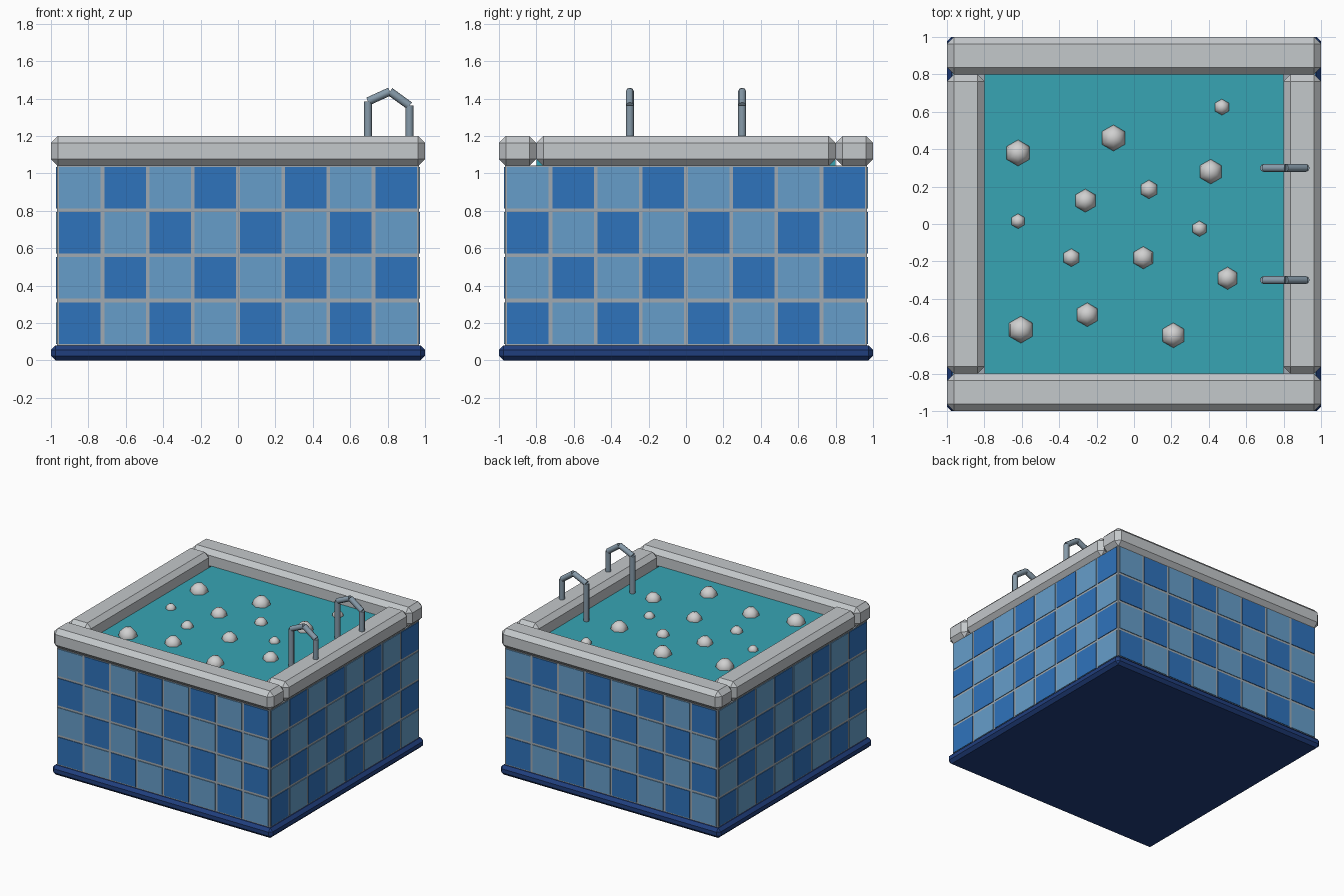
import bpy, bmesh, math
from mathutils import Vector, Matrix

if "Cube" in bpy.data.objects:
    bpy.data.objects.remove(bpy.data.objects["Cube"])


def mat(name, rgb):
    m = bpy.data.materials.new(name)
    lin = [((c / 255 + 0.055) / 1.055) ** 2.4 for c in rgb]
    m.diffuse_color = (*lin, 1)
    m.use_nodes = True
    m.node_tree.nodes["Principled BSDF"].inputs["Base Color"].default_value = m.diffuse_color
    return m


NAVY = mat("navy", (32, 62, 125))
GROUT = mat("grout grey", (160, 170, 178))
LIGHT = mat("light blue tile", (102, 158, 202))
DARK = mat("dark blue tile", (47, 115, 188))
STONE = mat("pale stone", (196, 200, 203))
WATER = mat("teal water", (55, 165, 180))
FOAM = mat("bubble white", (208, 208, 208))
STEEL = mat("steel", (135, 155, 170))


def finish(name, bm, *mats):
    me = bpy.data.meshes.new(name)
    bmesh.ops.recalc_face_normals(bm, faces=bm.faces)
    bm.to_mesh(me)
    bm.free()
    for m in mats:
        me.materials.append(m)
    ob = bpy.data.objects.new(name, me)
    bpy.context.collection.objects.link(ob)
    return ob


def add_box(bm, lo, hi, index=0, matrix=Matrix()):
    lo, hi = Vector(lo), Vector(hi)
    m = matrix @ Matrix.Translation((lo + hi) / 2) @ Matrix.Diagonal((*(hi - lo), 1))
    vs = bmesh.ops.create_cube(bm, size=1, matrix=m)["verts"]
    for f in {f for v in vs for f in v.link_faces}:
        f.material_index = index


def box(name, lo, hi, m, bevel=0):
    bm = bmesh.new()
    add_box(bm, lo, hi)
    if bevel:
        bmesh.ops.bevel(bm, geom=bm.edges[:], offset=bevel, segments=1,
                        affect='EDGES', profile=0.5)
    return finish(name, bm, m)


# Base, tub body and water
box("base", (-1, -1, 0), (1, 1, 0.08), NAVY, 0.024)
box("tub_body", (-0.968, -0.968, 0.06), (0.968, 0.968, 1.042), GROUT)
box("water", (-0.8, -0.8, 1.0), (0.8, 0.8, 1.08), WATER)

# Checkered tiles, the same pattern turned onto each wall
bm = bmesh.new()
for side in range(4):
    rot = Matrix.Rotation(side * math.pi / 2, 4, 'Z')
    for i in range(8):
        for j in range(4):
            x, z = (i - 3.5) * 0.2415, 0.2 + j * 0.2415
            add_box(bm, (x - 0.111, -0.973, z - 0.111), (x + 0.111, -0.966, z + 0.111),
                    (i + j) % 2, rot)
finish("wall_tiles", bm, DARK, LIGHT)

# Rim bars
for s, a, b in ((-1, "front", "left"), (1, "back", "right")):
    lo, hi = sorted((s * 0.8, s * 1.0))
    box(a + "_rim", (-1, lo, 1.04), (1, hi, 1.2), STONE, 0.037)
    box(b + "_rim", (lo, -0.8, 1.04), (hi, 0.8, 1.2), STONE, 0.037)

# Bubbles: six-sided smooth domes floating on the water
BUBBLES = [(-0.62, 0.38, 0.07), (-0.11, 0.46, 0.07), (0.47, 0.625, 0.043),
           (0.41, 0.28, 0.066), (0.08, 0.185, 0.05), (-0.26, 0.125, 0.062),
           (-0.62, 0.015, 0.04), (0.35, -0.025, 0.042), (-0.335, -0.18, 0.048),
           (0.05, -0.18, 0.06), (0.5, -0.29, 0.06), (-0.25, -0.485, 0.064),
           (-0.605, -0.565, 0.072), (0.21, -0.595, 0.067)]
bm = bmesh.new()
for x, y, r in BUBBLES:
    rings = []
    for k in range(-1, 3):
        lat = math.radians(30 * k)
        rings.append([bm.verts.new((x + r * math.cos(lat) * math.cos(t),
                                    y + r * math.cos(lat) * math.sin(t),
                                    1.08 + r * math.sin(lat)))
                      for t in (math.radians(90 + 60 * n) for n in range(6))])
    top = bm.verts.new((x, y, 1.08 + r))
    for n in range(6):
        q = (n + 1) % 6
        for a, b in zip(rings, rings[1:]):
            bm.faces.new((a[n], a[q], b[q], b[n]))
        bm.faces.new((rings[-1][n], rings[-1][q], top))
    bm.faces.new(rings[0][::-1])
for f in bm.faces:
    f.smooth = True
finish("bubbles", bm, FOAM)


# Ladder handrails made of straight round bars
def add_rod(bm, p, q, r):
    p, q = Vector(p), Vector(q)
    d = q - p
    m = Matrix.Translation((p + q) / 2) @ d.to_track_quat('Z', 'Y').to_matrix().to_4x4()
    bmesh.ops.create_cone(bm, cap_ends=True, segments=8, radius1=r, radius2=r,
                          depth=d.length, matrix=m)


PATH = [(0.695, 1.02), (0.695, 1.385), (0.812, 1.438), (0.917, 1.362), (0.917, 1.1)]
for name, y in (("front_handrail", -0.3), ("back_handrail", 0.3)):
    bm = bmesh.new()
    for k, (a, b) in enumerate(zip(PATH, PATH[1:])):
        add_rod(bm, (a[0], y, a[1]), (b[0], y, b[1]), 0.022)
    for f in bm.faces:
        f.smooth = len(f.verts) == 4
    for e in bm.edges:
        e.smooth = all(len(f.verts) == 4 for f in e.link_faces)
    finish(name, bm, STEEL)
